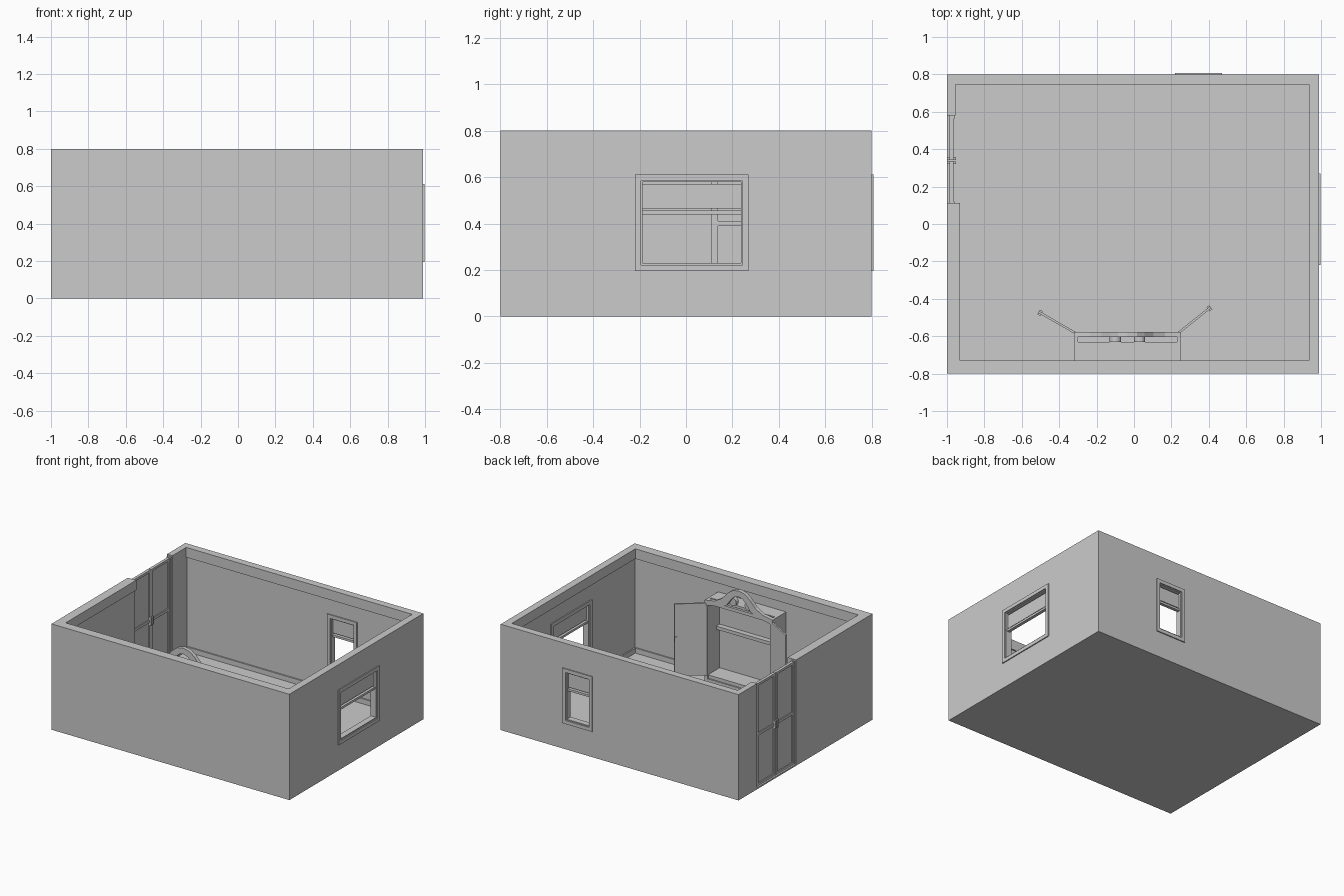
import bpy, bmesh, math
from mathutils import Matrix, Vector

if "Cube" in bpy.data.objects:
    bpy.data.objects.remove(bpy.data.objects["Cube"])


def finish(name, bm, matrix=None):
    bmesh.ops.recalc_face_normals(bm, faces=bm.faces)
    me = bpy.data.meshes.new(name)
    bm.to_mesh(me)
    bm.free()
    ob = bpy.data.objects.new(name, me)
    bpy.context.collection.objects.link(ob)
    if matrix:
        ob.matrix_world = matrix
    return ob


def boxes(name, items, matrix=None):
    """One object from (x0, x1, y0, y1, z0, z1) boxes."""
    bm = bmesh.new()
    for x0, x1, y0, y1, z0, z1 in items:
        m = Matrix.Translation(((x0 + x1) / 2, (y0 + y1) / 2, (z0 + z1) / 2))
        bmesh.ops.create_cube(bm, size=1, matrix=m @ Matrix.Diagonal((x1 - x0, y1 - y0, z1 - z0, 1)))
    return finish(name, bm, matrix)


def ring(u0, u1, d0, d1, z0, z1, t):
    """Four bars round a rectangle, t wide, growing inward."""
    return [(u0, u0 + t, d0, d1, z0, z1), (u1 - t, u1, d0, d1, z0, z1),
            (u0 + t, u1 - t, d0, d1, z0, z0 + t), (u0 + t, u1 - t, d0, d1, z1 - t, z1)]


def wall_with_hole(u0, u1, a, b, d0, d1, z0, z1):
    return [(u0, a, d0, d1, 0, .8), (b, u1, d0, d1, 0, .8),
            (a, b, d0, d1, 0, z0), (a, b, d0, d1, z1, .8)]


def turn(items):
    """Swap axes so a wall drawn along x runs along y."""
    return [(i[2], i[3], i[0], i[1], i[4], i[5]) for i in items]


def window(name, a, b, face, thick, swap):
    z0, z1 = .222, .586
    parts = ring(a - .025, b + .025, face, face + .008, z0 - .027, z1 + .025, .027)
    parts += ring(a - .025, b + .025, face - thick - .008, face - thick, z0 - .027, z1 + .025, .027)
    parts += ring(a, b, face - thick, face, z0, z1, .008)
    d = face - thick / 2
    frame = parts + [(a, b, d - .012, d + .012, .44, .456)]
    pane = [(a, b, d - .004, d + .004, .465, .57)]
    f = turn if swap else (lambda p: p)
    boxes(name + "_frame", f(frame))
    boxes(name + "_upper_pane", f(pane))


# Room shell
boxes("floor", [(-1, .99, -.8, .8, 0, .012)])
boxes("front_wall", [(-1, .99, -.8, -.74, 0, .8)])
boxes("back_wall", wall_with_hole(-1, .99, .245, .445, .755, .8, .222, .586))
boxes("right_wall", turn(wall_with_hole(-.74, .755, -.195, .245, .945, .99, .222, .586)))
boxes("left_wall", [(-1, -.94, -.74, .113, 0, .8), (-1, -.955, .58, .755, 0, .8)])

# Cornice and skirting strips along the inside
for name, z0, z1 in (("cornice", .725, .8), ("skirting", .012, .05)):
    boxes(name, [(-.94, .935, -.74, -.73, z0, z1), (-.955, .935, .745, .755, z0, z1),
                 (.935, .945, -.74, .755, z0, z1), (-.94, -.93, -.73, .113, z0, z1)])

# Windows
window("right_window", -.195, .245, .99, .045, True)
window("back_window", .245, .445, .8, .045, False)

# Double entrance door in the left wall
for name, a, b in (("entry_door_front", .12, .337), ("entry_door_back", .341, .562)):
    parts = ring(a, b, -.987, -.965, .012, .785, .018)
    parts += [(a, b, -.987, -.965, .39, .41), (a, b, -.98, -.972, .02, .78)]
    boxes(name, turn(parts))
boxes("entry_door_jambs", [(-.99, -.96, .113, .12, .012, .79), (-.99, -.96, .562, .58, .012, .79)])
boxes("entry_door_handles", [(x, x + .012, y, y + .014, .37, .43)
                             for x in (-.999, -.965) for y in (.321, .343)])

# Wardrobe carcass, centred at CX
CX, HW = -.035, .285
boxes("wardrobe_body", [
    (CX - HW, CX - HW + .02, -.74, -.595, .012, .655),
    (CX + HW - .02, CX + HW, -.74, -.595, .012, .655),
    (CX - HW, CX + HW, -.74, -.73, .012, .655),
    (CX - HW, CX + HW, -.73, -.63, .635, .655),
    (CX - HW, CX + HW, -.73, -.59, .012, .09)])
boxes("wardrobe_shelf", [(CX - HW + .02, CX + HW - .02, -.73, -.69, .395, .42)])
boxes("wardrobe_front_frame", ring(CX - HW, CX + HW, -.6, -.58, .04, .655, .025))

# Curved pediment with an arched opening
outer = [(.285, .655), (.2, .67), (.14, .705), (.09, .76), (.05, .79), (0, .8)]
inner = [(.285, .615), (.17, .64), (.1, .665), (.065, .715), (.035, .745), (0, .755)]
mirror = lambda pts: [(CX - x, z) for x, z in pts] + [(CX + x, z) for x, z in pts[-2::-1]]
bm = bmesh.new()
vo = [bm.verts.new((x, -.605, z)) for x, z in mirror(outer)]
vi = [bm.verts.new((x, -.605, z)) for x, z in mirror(inner)]
faces = [bm.faces.new((vo[i], vo[i + 1], vi[i + 1], vi[i])) for i in range(len(vo) - 1)]
ext = bmesh.ops.extrude_face_region(bm, geom=faces, use_keep_orig=True)
bmesh.ops.translate(bm, vec=(0, .028, 0),
                    verts=[g for g in ext["geom"] if isinstance(g, bmesh.types.BMVert)])
finish("wardrobe_pediment", bm)

# Scroll ornaments behind the pediment
bm = bmesh.new()
for s in (-1, 1):
    m = Matrix.Translation((CX + s * .065, -.615, .69)) @ Matrix.Rotation(math.pi / 2, 4, "X")
    bmesh.ops.create_cone(bm, cap_ends=True, segments=16, radius1=.03, radius2=.03, depth=.03, matrix=m)
finish("wardrobe_scrolls", bm)

# Open wardrobe doors, hinged at the front corners
for name, hinge, tip in (("wardrobe_door_left", (-.31, -.585), (-.51, -.47)),
                         ("wardrobe_door_right", (.235, -.585), (.41, -.445))):
    v = Vector((tip[0] - hinge[0], tip[1] - hinge[1]))
    m = Matrix.Translation((*hinge, 0)) @ Matrix.Rotation(math.atan2(v.y, v.x), 4, "Z")
    boxes(name, [(0, v.length, -.006, .006, .09, .635),
                 (v.length - .018, v.length, -.014, .014, .35, .39)], m)
